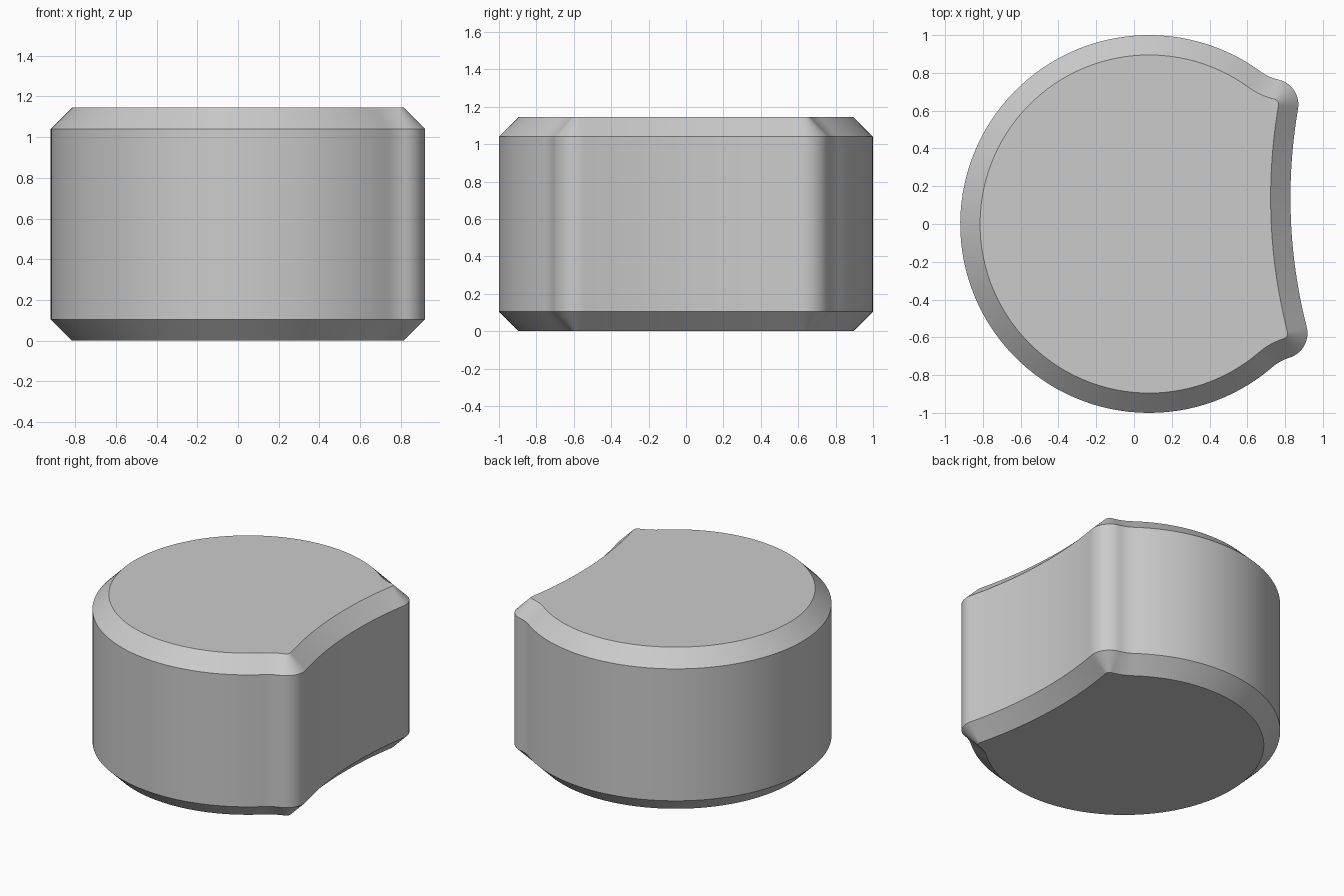
import bpy, bmesh, math
from mathutils import Vector, Matrix

cube = bpy.data.objects.get("Cube")
if cube:
    bpy.data.objects.remove(cube)

# Main dimensions
HEIGHT, CHAMFER = 1.145, 0.105
BODY_R = 1.0
LOBE, LOBE_R = Vector((0.68, 0.606)), 0.135
FILLET_R = 0.25
HOLLOW_C = Vector((3.52, 0))
HOLLOW_R = (HOLLOW_C - LOBE).length - LOBE_R
PLACE = Matrix.Translation((0.08, 0, 0)) @ Matrix.Rotation(math.radians(2.27), 4, 'Z')


def angle(a, b):
    """Direction from a to b."""
    return math.atan2(b.y - a.y, b.x - a.x)


def arc(centre, radius, start, end, steps):
    for i in range(steps):
        t = start + (end - start) * i / steps
        yield centre + radius * Vector((math.cos(t), math.sin(t)))


def outline(inset):
    """Round body with a hollow side between two blended lobes."""
    origin = Vector((0, 0))
    reach, near = BODY_R + FILLET_R, LOBE_R + FILLET_R
    spread = math.acos((reach**2 + LOBE.length**2 - near**2) / (2 * reach * LOBE.length))
    a = angle(origin, LOBE) + spread
    fillet = reach * Vector((math.cos(a), math.sin(a)))
    h = angle(HOLLOW_C, LOBE)
    # Upper half, from the middle of the hollow to the far side
    half = list(arc(HOLLOW_C, HOLLOW_R + inset, math.pi, h, 14))
    half += arc(LOBE, LOBE_R - inset, h - math.pi, angle(LOBE, fillet), 14)
    half += arc(fillet, FILLET_R + inset, angle(fillet, LOBE) + math.tau, a + math.pi, 8)
    half += arc(origin, BODY_R - inset, a, math.pi, 44)
    far = Vector((inset - BODY_R, 0))
    mirrored = [Vector((p.x, -p.y)) for p in reversed(half[1:])]
    return half + [far] + mirrored


# Chamfered body made of four stacked outlines
bm = bmesh.new()
levels = [(0, CHAMFER), (CHAMFER, 0), (HEIGHT - CHAMFER, 0), (HEIGHT, CHAMFER)]
rings = [[bm.verts.new(PLACE @ Vector((p.x, p.y, z))) for p in outline(inset)]
         for z, inset in levels]
for low, high in zip(rings, rings[1:]):
    for i in range(len(low)):
        j = (i + 1) % len(low)
        bm.faces.new((low[i], low[j], high[j], high[i]))
bm.faces.new(rings[0][::-1])
bm.faces.new(rings[-1])
bmesh.ops.recalc_face_normals(bm, faces=bm.faces)
mesh = bpy.data.meshes.new("chamfered_body")
bm.to_mesh(mesh)
bm.free()

# Plain grey material
grey = bpy.data.materials.new("plain grey")
grey.use_nodes = True
colour = (0.6, 0.6, 0.6, 1)
grey.diffuse_color = colour
grey.node_tree.nodes["Principled BSDF"].inputs["Base Color"].default_value = colour
mesh.materials.append(grey)

body = bpy.data.objects.new("chamfered_body", mesh)
bpy.context.collection.objects.link(body)
bpy.context.view_layer.objects.active = body
body.select_set(True)
bpy.ops.object.shade_smooth_by_angle(angle=math.radians(30))
